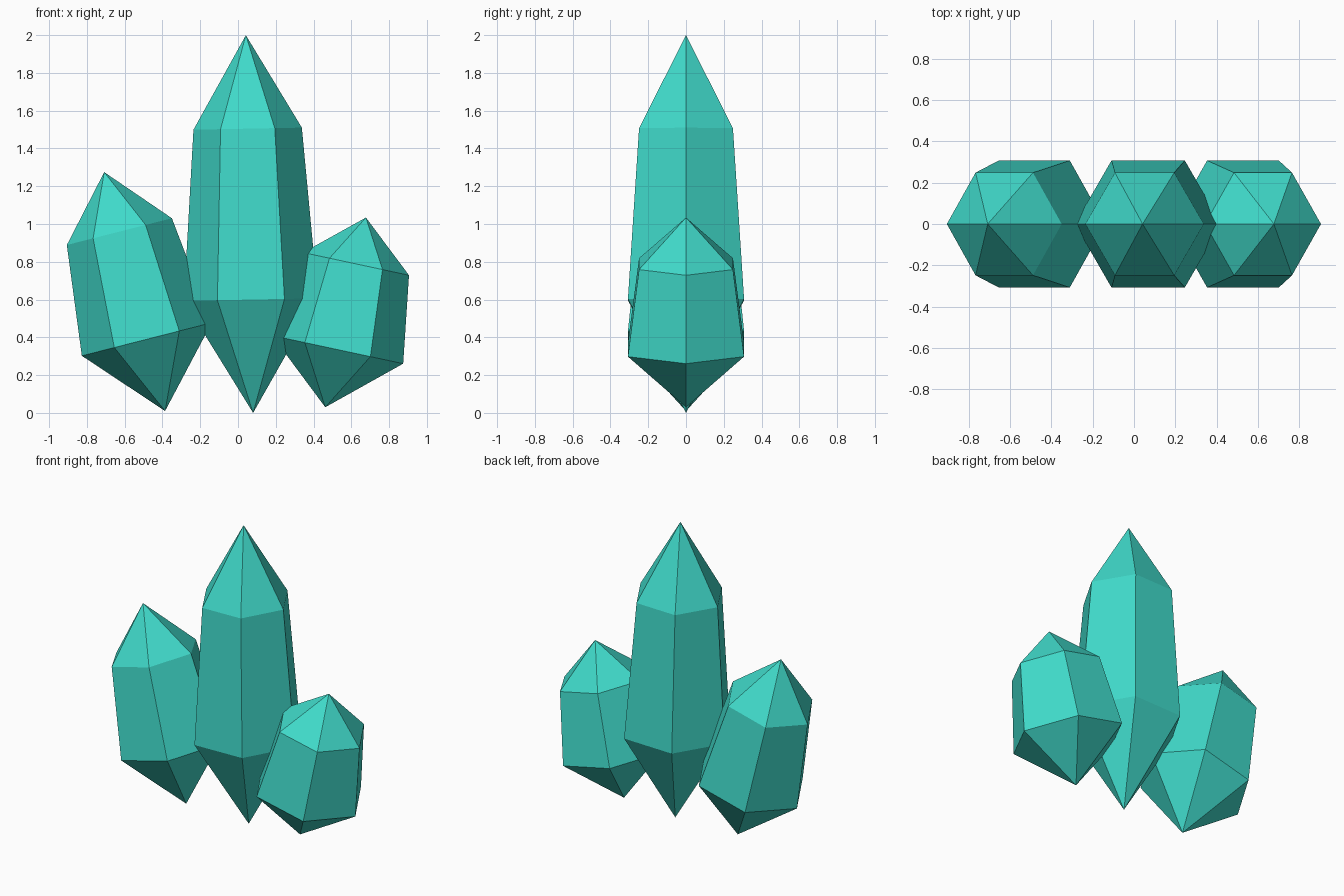
import bpy
import bmesh
import math
from mathutils import Matrix

cube = bpy.data.objects.get("Cube")
if cube:
    bpy.data.objects.remove(cube, do_unlink=True)

# One flat turquoise for every crystal
turquoise = bpy.data.materials.new("turquoise")
turquoise.use_nodes = True
colour = (0.051, 0.70, 0.59, 1.0)
turquoise.diffuse_color = colour
turquoise.node_tree.nodes["Principled BSDF"].inputs["Base Color"].default_value = colour

SIDES = 6
LOWER_RADIUS = 0.355
UPPER_RADIUS = 0.287


def hexagon(bm, radius, height):
    angles = [math.tau * i / SIDES for i in range(SIDES)]
    return [bm.verts.new((radius * math.cos(a), radius * math.sin(a), height))
            for a in angles]


def crystal(name, tip_x, tip_z, lean, lower, upper, length):
    """Double-pointed hexagonal crystal standing on its tip, leaning towards +x."""
    bm = bmesh.new()
    bottom = bm.verts.new((0, 0, 0))
    low_ring = hexagon(bm, LOWER_RADIUS, lower)
    high_ring = hexagon(bm, UPPER_RADIUS, upper)
    top = bm.verts.new((0, 0, length))
    for i in range(SIDES):
        j = (i + 1) % SIDES
        bm.faces.new((bottom, low_ring[j], low_ring[i]))
        bm.faces.new((low_ring[i], low_ring[j], high_ring[j], high_ring[i]))
        bm.faces.new((high_ring[i], high_ring[j], top))
    bmesh.ops.recalc_face_normals(bm, faces=bm.faces)
    mesh = bpy.data.meshes.new(name)
    bm.to_mesh(mesh)
    bm.free()
    mesh.materials.append(turquoise)
    obj = bpy.data.objects.new(name, mesh)
    obj.matrix_world = (Matrix.Translation((tip_x, 0, tip_z))
                        @ Matrix.Rotation(math.radians(lean), 4, "Y"))
    bpy.context.collection.objects.link(obj)
    return obj


# Tall centre crystal with a shorter one leaning out on each side
crystal("centre_crystal", 0.08, 0.0, -1.1, 0.60, 1.505, 2.0)
crystal("right_crystal", -0.386, 0.01, -14.3, 0.392, 0.98, 1.305)
crystal("left_crystal", 0.462, 0.03, 12.1, 0.312, 0.776, 1.027)
